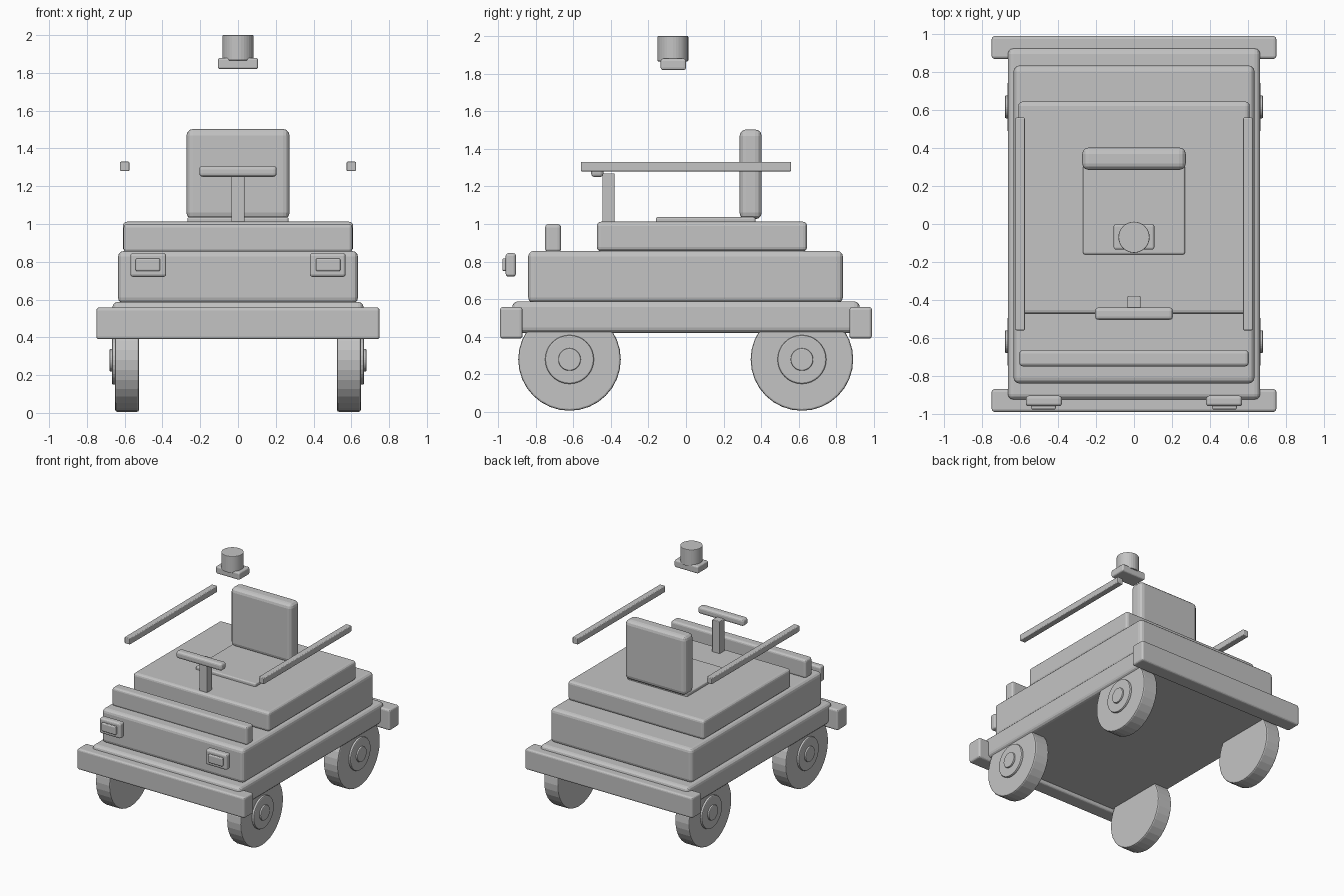
import bpy
import bmesh
from math import pi
from mathutils import Matrix, Vector

default = bpy.data.objects.get("Cube")
if default:
    bpy.data.objects.remove(default, do_unlink=True)

# One plain grey for every part
GREY = (0.55, 0.55, 0.55, 1)
grey = bpy.data.materials.new("plain_grey")
grey.use_nodes = True
grey.diffuse_color = GREY
grey.node_tree.nodes["Principled BSDF"].inputs["Base Color"].default_value = GREY


def finish(name, bm, bevel, segments):
    """Round the sharp edges and link the part into the scene."""
    sharp = [e for e in bm.edges if e.calc_face_angle(0) > 1]
    bmesh.ops.bevel(bm, geom=sharp, offset=bevel, segments=segments,
                    profile=0.5, affect='EDGES', clamp_overlap=True)
    bmesh.ops.recalc_face_normals(bm, faces=bm.faces)
    mesh = bpy.data.meshes.new(name)
    bm.to_mesh(mesh)
    bm.free()
    mesh.materials.append(grey)
    obj = bpy.data.objects.new(name, mesh)
    bpy.context.collection.objects.link(obj)


def box(name, x, y, z, bevel):
    """Rounded box from its (low, high) range on each axis."""
    ranges = (x, y, z)
    centre = Vector([(a + b) / 2 for a, b in ranges])
    size = Vector([b - a for a, b in ranges])
    bm = bmesh.new()
    bmesh.ops.create_cube(bm, size=1,
                          matrix=Matrix.Translation(centre) @ Matrix.Diagonal(size).to_4x4())
    finish(name, bm, bevel, 3)


def cylinder(name, centre, radius, depth, axis, bevel):
    """Round part along X or Z with softened rims."""
    turn = Matrix.Rotation(pi / 2, 4, 'Y') if axis == 'X' else Matrix.Identity(4)
    bm = bmesh.new()
    bmesh.ops.create_cone(bm, cap_ends=True, segments=32, radius1=radius,
                          radius2=radius, depth=depth,
                          matrix=Matrix.Translation(centre) @ turn)
    finish(name, bm, bevel, 2)


# Stacked body
box("chassis", (-0.665, 0.665), (-0.925, 0.925), (0.42, 0.588), 0.03)
box("body", (-0.635, 0.635), (-0.84, 0.835), (0.58, 0.857), 0.03)
box("deck", (-0.61, 0.61), (-0.475, 0.645), (0.855, 1.012), 0.022)
box("dashboard", (-0.605, 0.605), (-0.75, -0.665), (0.85, 1.0), 0.018)

# Bumpers
box("front_bumper", (-0.75, 0.75), (-0.99, -0.87), (0.39, 0.558), 0.015)
box("rear_bumper", (-0.75, 0.75), (0.87, 0.99), (0.39, 0.558), 0.015)

# Seat
box("seat_cushion", (-0.268, 0.268), (-0.16, 0.37), (1.0, 1.037), 0.01)
box("seat_back", (-0.273, 0.273), (0.285, 0.403), (1.025, 1.503), 0.035)

# Steering
box("steering_column", (-0.034, 0.034), (-0.445, -0.38), (1.0, 1.27), 0.005)
box("steering_handle", (-0.205, 0.205), (-0.505, -0.44), (1.25, 1.307), 0.018)

# Floating beacon
box("beacon_base", (-0.107, 0.107), (-0.135, 0), (1.82, 1.88), 0.012)
cylinder("beacon", (0, -0.07, 1.933), 0.082, 0.134, 'Z', 0.004)


def mirrored(side, low, high):
    return tuple(sorted((side * low, side * high)))


# Parts repeated on both sides
for side, word in ((1, "left"), (-1, "right")):
    box(f"{word}_rail", mirrored(side, 0.575, 0.625), (-0.56, 0.56), (1.28, 1.33), 0.006)
    box(f"{word}_headlight", mirrored(side, 0.38, 0.57), (-0.96, -0.905), (0.72, 0.845), 0.015)
    box(f"{word}_headlight_lens", mirrored(side, 0.412, 0.542), (-0.977, -0.95), (0.75, 0.817), 0.008)
    for y, end in ((-0.62, "front"), (0.617, "rear")):
        cylinder(f"{end}_{word}_wheel", (side * 0.587, y, 0.279), 0.273, 0.127, 'X', 0.01)
        cylinder(f"{end}_{word}_hub", (side * 0.64, y, 0.279), 0.13, 0.054, 'X', 0.008)
        cylinder(f"{end}_{word}_hub_cap", (side * 0.65, y, 0.279), 0.06, 0.06, 'X', 0.006)
